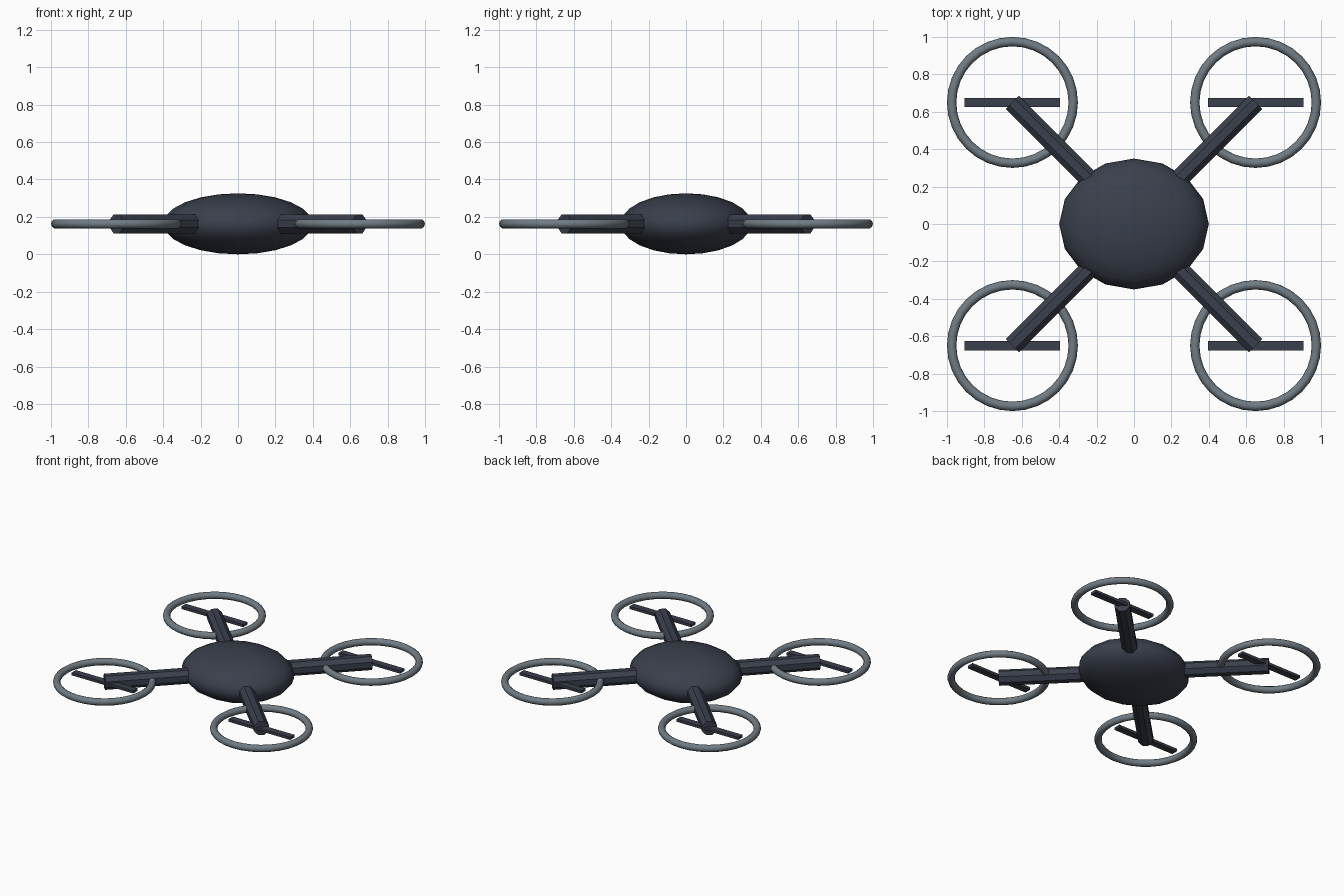
import bpy, math
from mathutils import Vector

if "Cube" in bpy.data.objects:
    bpy.data.objects.remove(bpy.data.objects["Cube"])

Z = 0.163      # common mid height
R = 0.65       # rotor offset in x and y


def material(name, rgb):
    m = bpy.data.materials.new(name)
    m.diffuse_color = (*rgb, 1)
    m.use_nodes = True
    m.node_tree.nodes["Principled BSDF"].inputs["Base Color"].default_value = m.diffuse_color
    return m


dark = material("dark slate", (0.042, 0.050, 0.072))
grey = material("mid grey", (0.165, 0.200, 0.230))


def finish(name, mat, angle=None):
    ob = bpy.context.object
    ob.name = name
    ob.data.materials.append(mat)
    bpy.ops.object.transform_apply(location=False, rotation=True, scale=True)
    if angle:
        bpy.ops.object.shade_smooth_by_angle(angle=math.radians(angle))
    return ob


# flattened body
bpy.ops.mesh.primitive_uv_sphere_add(segments=16, ring_count=12, radius=1, location=(0, 0, Z))
bpy.context.object.scale = (0.40, 0.35, Z)
finish("body", dark, 60)

for side, sx in (("left", -1), ("right", 1)):
    for end, sy in (("front", -1), ("back", 1)):
        tag = f"{end}_{side}"
        # octagonal arm running diagonally out to the rotor centre
        a, b = Vector((sx * 0.15, sy * 0.15, Z)), Vector((sx * R, sy * R, Z))
        bpy.ops.mesh.primitive_cylinder_add(vertices=8, radius=0.055, depth=(b - a).length,
                                            location=(a + b) / 2)
        ob = bpy.context.object
        # half a facet of twist puts a flat on top
        bpy.ops.object.transform_apply(location=False, rotation=True, scale=True)
        ob.rotation_euler = (0, math.pi / 2, math.atan2(sy, sx))
        for v in ob.data.vertices:
            c, s = math.cos(math.pi / 8), math.sin(math.pi / 8)
            x, y, z = v.co
            v.co = (x * c - y * s, x * s + y * c, z)
        finish(f"arm_{tag}", dark)

        # rotor guard ring
        bpy.ops.mesh.primitive_torus_add(major_segments=32, minor_segments=10,
                                         major_radius=0.325, minor_radius=0.025,
                                         location=(sx * R, sy * R, Z))
        finish(f"guard_ring_{tag}", grey, 60)

        # rotor blade
        bpy.ops.mesh.primitive_cube_add(size=1, location=(sx * R, sy * R, Z))
        bpy.context.object.scale = (0.51, 0.05, 0.02)
        finish(f"blade_{tag}", dark)
